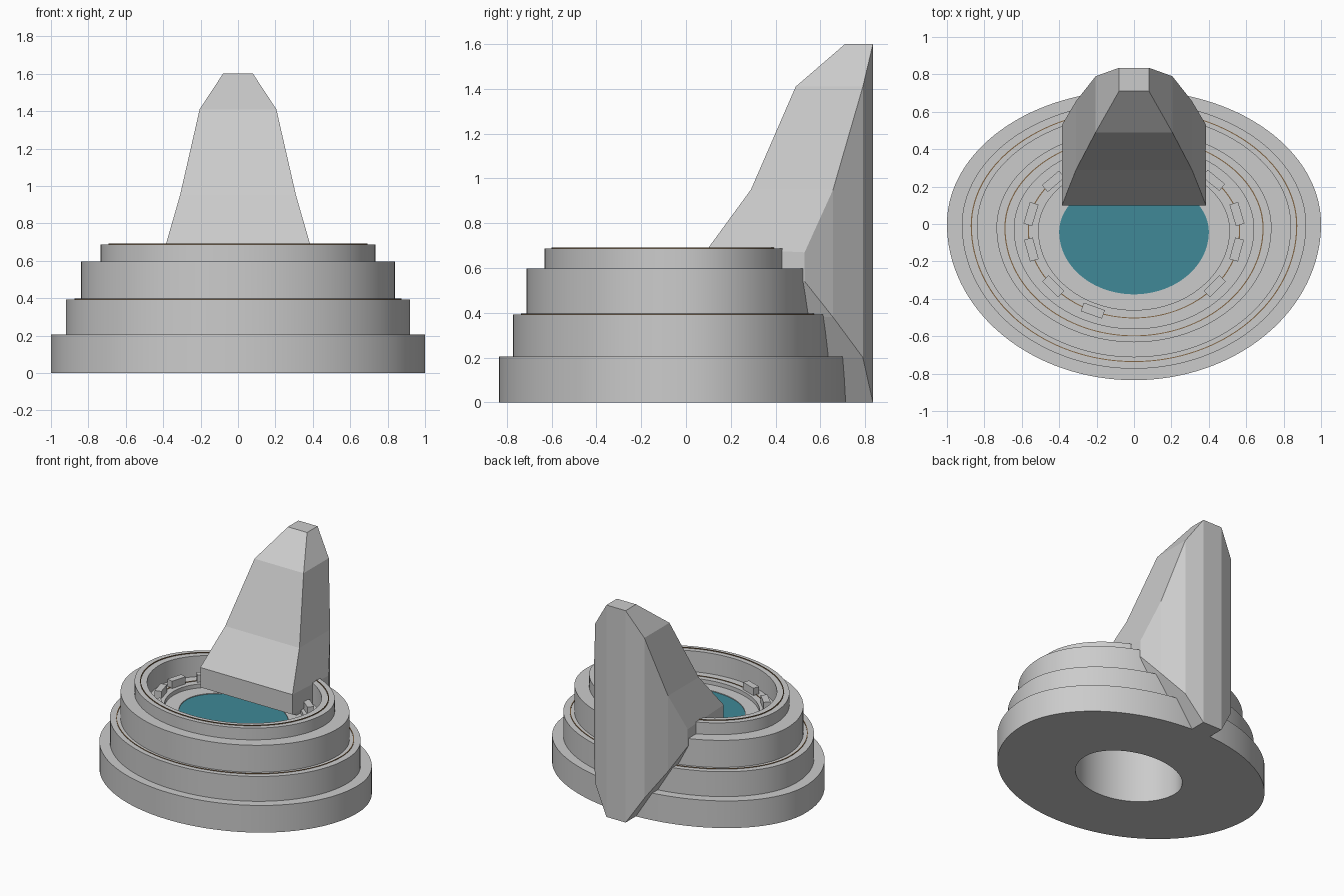
import bpy, math

if "Cube" in bpy.data.objects:
    bpy.data.objects.remove(bpy.data.objects["Cube"])

SEG = 128


def egg(s, t):
    """Point on the egg-shaped outline of half-width s (blunter at the back)."""
    depth = 0.715 if math.sin(t) > 0 else 0.835
    return s * math.cos(t), -0.07 + s * (0.07 + depth * math.sin(t))


def make(name, verts, faces, mat=None):
    me = bpy.data.meshes.new(name)
    me.from_pydata(verts, [], faces)
    ob = bpy.data.objects.new(name, me)
    bpy.context.collection.objects.link(ob)
    if mat:
        me.materials.append(mat)
    return ob


def colour(name, rgb):
    m = bpy.data.materials.new(name)
    m.diffuse_color = (*rgb, 1)
    m.use_nodes = True
    m.node_tree.nodes["Principled BSDF"].inputs["Base Color"].default_value = m.diffuse_color
    return m


def sweep(name, profile, mat=None):
    """Closed (half-width, height) profile, outside first going up, swept round the outline."""
    n = len(profile)
    verts = [(*egg(s, 2 * math.pi * k / SEG), z) for k in range(SEG) for s, z in profile]
    faces = []
    for k in range(SEG):
        a, b = k * n, (k + 1) % SEG * n
        for i in range(n):
            j = (i + 1) % n
            faces.append((a + i, b + i, b + j, a + j))
    ob = make(name, verts, faces, mat)
    bpy.ops.object.select_all(action='DESELECT')
    ob.select_set(True)
    bpy.context.view_layer.objects.active = ob
    bpy.ops.object.shade_smooth_by_angle(angle=math.radians(30))
    return ob


brown = colour("brown", (0.22, 0.13, 0.06))
teal = colour("teal_water", (0.05, 0.25, 0.31))

# Stepped basin with a hole through the middle
sweep("stepped_basin", [
    (1.0, 0), (1.0, 0.205), (0.92, 0.205), (0.92, 0.393), (0.84, 0.393),
    (0.84, 0.597), (0.735, 0.597), (0.735, 0.686), (0.64, 0.686),
    (0.64, 0.53), (0.51, 0.53), (0.51, 0.50), (0.40, 0.50), (0.40, 0)])

# Thin inlaid bands on the ledges
for name, s, z in (("lower_band", 0.87, 0.397), ("rim_band", 0.69, 0.691),
                   ("inner_band", 0.565, 0.534)):
    sweep(name, [(s + 0.003, z - 0.01), (s + 0.003, z), (s - 0.003, z), (s - 0.003, z - 0.01)], brown)

# Water surface
make("water", [(*egg(0.4, 2 * math.pi * k / SEG), 0.495) for k in range(SEG)],
     [tuple(range(SEG))], teal)

# Small stones round the inner ledge
for i, deg in enumerate((41, 12, -13, -40, 140, 168, 193, 220, 247)):
    t = math.radians(deg)
    x, y = egg(0.563, t)
    x1, y1 = egg(0.563, t + 0.05)
    x0, y0 = egg(0.563, t - 0.05)
    bpy.ops.mesh.primitive_cube_add(size=1, location=(x, y, 0.555),
                                    rotation=(0, 0, math.atan2(y1 - y0, x1 - x0)))
    ob = bpy.context.object
    ob.name = f"ledge_stone_{i + 1}"
    ob.scale = (0.12, 0.048, 0.06)

# Faceted rock: (half-width, top front y, z, top back y, z, bottom back z, bottom front y)
sections = [
    (0.385, 0.10, 0.69, 0.53, 0.67, 0.54, 0.10),
    (0.31, 0.29, 0.95, 0.657, 0.95, 0.38, 0.40),
    (0.205, 0.49, 1.41, 0.79, 1.41, 0.20, 0.45),
    (0.08, 0.71, 1.60, 0.835, 1.60, 0.0, 0.55)]
verts, faces = [], []
for w, yf, zf, yb, zb, z0, y0 in sections:
    for sx in (-1, 1):
        verts += [(sx * w, yf, zf), (sx * w, yb, zb), (sx * w, yb, z0), (sx * w, y0, z0)]
for i in range(3):
    a, b = i * 8, i * 8 + 8
    for c in range(3):                                   # top slopes, back, underside
        faces.append((a + c, a + c + 1, b + c + 1, b + c))
        faces.append((a + c + 5, a + c + 4, b + c + 4, b + c + 5))
    faces.append((a, b, b + 4, a + 4))                   # front slope
    faces.append((a + 7, b + 7, b + 3, a + 3))           # hidden lower front
faces += [(24, 25, 29, 28), (25, 26, 30, 29), (26, 27, 31, 30),
          (0, 4, 7, 3), (0, 3, 2, 1), (4, 5, 6, 7)]
rock = make("faceted_rock", verts, faces)
bpy.context.view_layer.objects.active = rock
bpy.ops.object.mode_set(mode='EDIT')
bpy.ops.mesh.select_all(action='SELECT')
bpy.ops.mesh.normals_make_consistent(inside=False)
bpy.ops.object.mode_set(mode='OBJECT')
